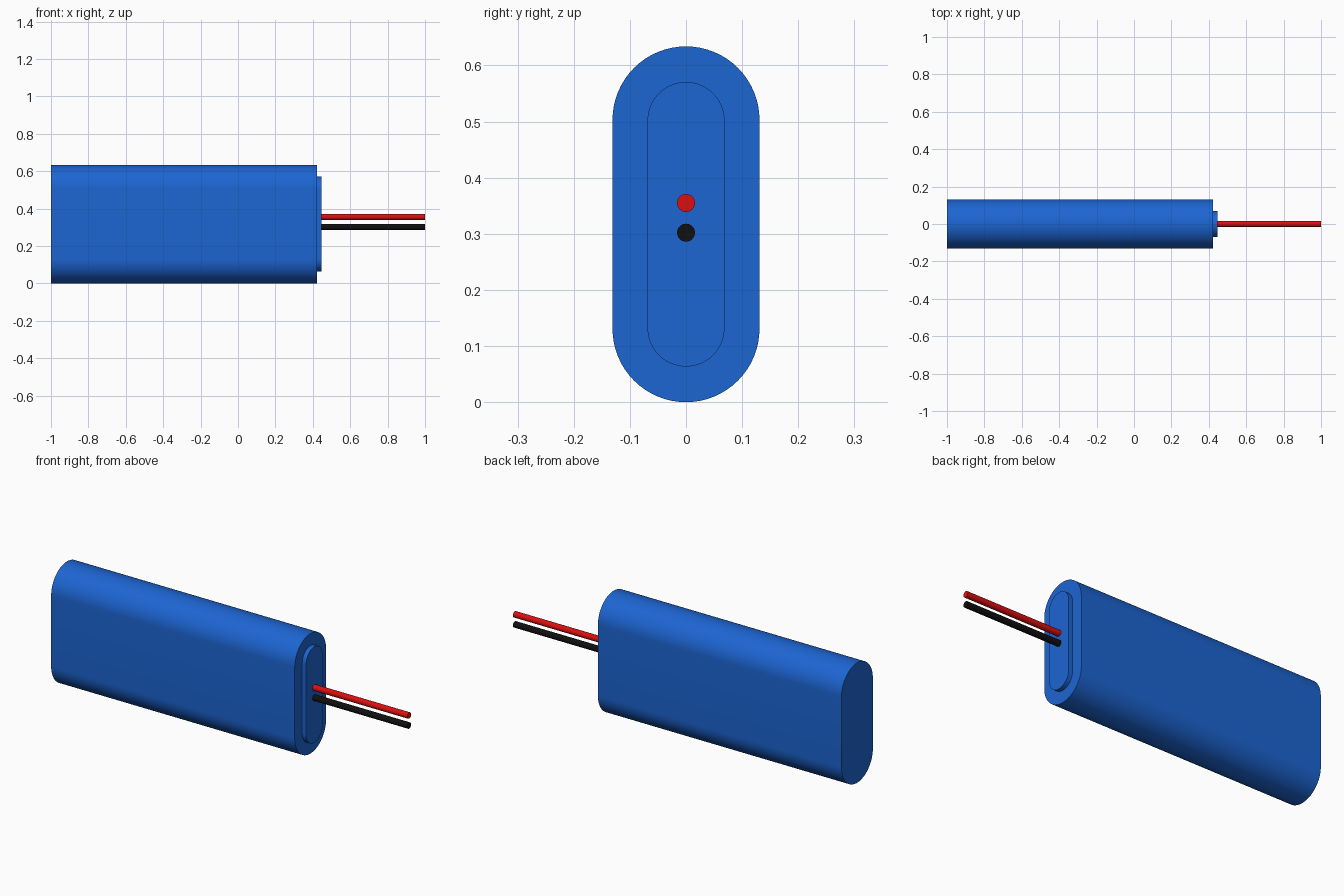
import bpy, bmesh, math

if "Cube" in bpy.data.objects:
    bpy.data.objects.remove(bpy.data.objects["Cube"])

MID_Z = 0.317


def material(name, rgb):
    m = bpy.data.materials.new(name)
    m.diffuse_color = (*rgb, 1)
    m.use_nodes = True
    m.node_tree.nodes["Principled BSDF"].inputs["Base Color"].default_value = m.diffuse_color
    return m


blue = material("blue_wrap", (0.012, 0.13, 0.65))
red = material("red_insulation", (0.7, 0.005, 0.005))
black = material("black_insulation", (0.005, 0.005, 0.005))


def extrude_x(name, x0, x1, radius, z, mat, straight=0.0, steps=32):
    """Extrude a circle, or a stadium with a straight half-length, along x."""
    profile = []
    for side in (1, -1):
        start = 0 if side == 1 else math.pi
        count = steps + 1 if straight else steps
        for i in range(count):
            a = start + math.pi * i / steps
            profile.append((radius * math.cos(a), z + side * straight + radius * math.sin(a)))
    bm = bmesh.new()
    face = bm.faces.new([bm.verts.new((x0, y, h)) for y, h in profile])
    ext = bmesh.ops.extrude_face_region(bm, geom=[face], use_keep_orig=True)
    moved = [v for v in ext["geom"] if isinstance(v, bmesh.types.BMVert)]
    bmesh.ops.translate(bm, verts=moved, vec=(x1 - x0, 0, 0))
    bmesh.ops.recalc_face_normals(bm, faces=bm.faces)
    mesh = bpy.data.meshes.new(name)
    bm.to_mesh(mesh)
    bm.free()
    mesh.materials.append(mat)
    ob = bpy.data.objects.new(name, mesh)
    bpy.context.collection.objects.link(ob)
    bpy.ops.object.select_all(action='DESELECT')
    ob.select_set(True)
    bpy.context.view_layer.objects.active = ob
    bpy.ops.object.shade_smooth_by_angle(angle=math.radians(30))
    return ob


# Cell body and raised end cap
extrude_x("battery_body", -1.0, 0.423, 0.131, MID_Z, blue, straight=MID_Z - 0.131)
extrude_x("end_cap", 0.42, 0.446, 0.0686, MID_Z, blue, straight=0.2535 - 0.0686)

# Lead wires
for name, z, mat in (("red_wire", 0.355, red), ("black_wire", 0.302, black)):
    extrude_x(name, 0.44, 1.0, 0.016, z, mat, steps=16)
